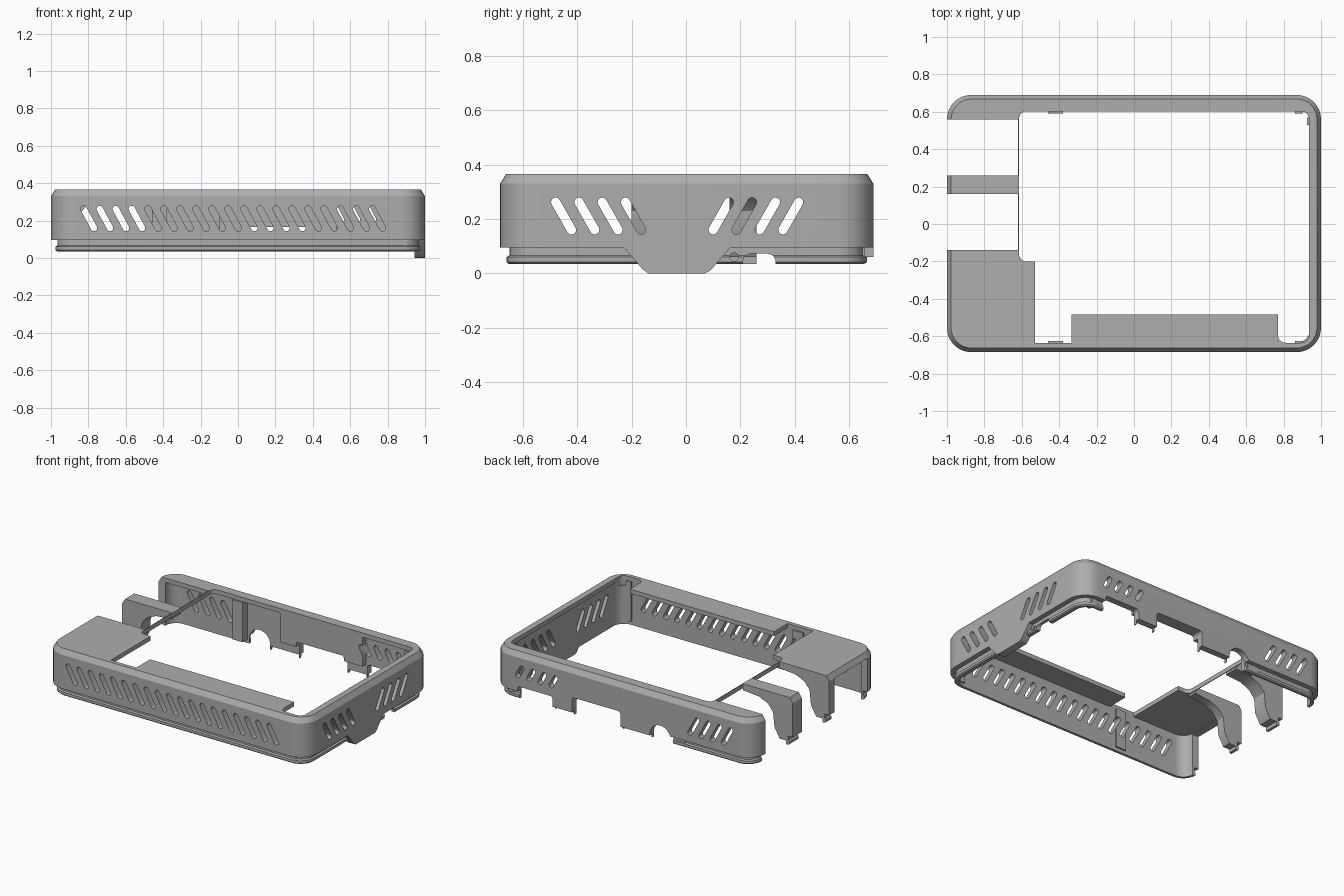
import bpy, bmesh, math

if "Cube" in bpy.data.objects:
    bpy.data.objects.remove(bpy.data.objects["Cube"])

grey = bpy.data.materials.new("case_grey")
grey.use_nodes = True
GREY = (0.42, 0.42, 0.42, 1)
grey.diffuse_color = GREY
grey.node_tree.nodes["Principled BSDF"].inputs["Base Color"].default_value = GREY

PLACE = {"x": lambda a, b, d: (d, a, b),
         "y": lambda a, b, d: (a, d, b),
         "z": lambda a, b, d: (a, b, d)}


def arc(cx, cy, r, start, end, steps=8):
    angles = [math.radians(start + (end - start) * i / steps) for i in range(steps + 1)]
    return [(cx + r * math.cos(t), cy + r * math.sin(t)) for t in angles]


def rounded(x0, x1, y0, y1, r):
    return (arc(x1 - r, y1 - r, r, 0, 90) + arc(x0 + r, y1 - r, r, 90, 180)
            + arc(x0 + r, y0 + r, r, 180, 270) + arc(x1 - r, y0 + r, r, 270, 360))


def rect(x0, x1, y0, y1):
    return [(x0, y0), (x1, y0), (x1, y1), (x0, y1)]


def capsule(p, q, r):
    a = math.degrees(math.atan2(q[1] - p[1], q[0] - p[0]))
    return arc(*q, r, a - 90, a + 90) + arc(*p, r, a + 90, a + 270)


def loft(bm, loops):
    """Skin a stack of matching closed loops and cap both ends."""
    rings = [[bm.verts.new(v) for v in loop] for loop in loops]
    n = len(rings[0])
    for low, high in zip(rings, rings[1:]):
        for i in range(n):
            j = (i + 1) % n
            bm.faces.new((low[i], low[j], high[j], high[i]))
    bm.faces.new(rings[0][::-1])
    bm.faces.new(rings[-1])


def prism(bm, outline, axis, d0, d1):
    loft(bm, [[PLACE[axis](a, b, d) for a, b in outline] for d in (d0, d1)])


def box(bm, x0, x1, y0, y1, z0, z1):
    prism(bm, rect(x0, x1, y0, y1), "z", z0, z1)


def make(name, bm):
    bmesh.ops.recalc_face_normals(bm, faces=bm.faces[:])
    mesh = bpy.data.meshes.new(name)
    bm.to_mesh(mesh)
    bm.free()
    mesh.materials.append(grey)
    obj = bpy.data.objects.new(name, mesh)
    bpy.context.collection.objects.link(obj)
    return obj


def combine(target, operation, bm):
    """Apply a boolean with the given solid, then discard the solid."""
    tool = make("cutter", bm)
    tool.hide_render = True
    bpy.context.view_layer.objects.active = target
    mod = target.modifiers.new("boolean", "BOOLEAN")
    mod.operation, mod.object, mod.solver = operation, tool, "EXACT"
    mod.use_self = True
    bpy.ops.object.modifier_apply(modifier=mod.name)
    bpy.data.objects.remove(tool)


# Outer shell: grooved lip, straight wall and chamfered top edge
PROFILE = [(0.035, 0.032), (0.042, 0.024), (0.06, 0.024), (0.066, 0.034),
           (0.095, 0.034), (0.095, 0), (0.33, 0), (0.365, 0.022)]
bm = bmesh.new()
loft(bm, [[(x, y, z) for x, y in rounded(-1 + i, 1 - i, -0.685 + i, 0.69 - i, 0.13 - i)]
          for z, i in PROFILE])
frame = make("case_frame", bm)

# Flush tabs hanging from the side wall and the back wall
bm = bmesh.new()
prism(bm, [(-0.23, 0.096), (-0.16, 0.015), (-0.14, 0), (0.07, 0), (0.09, 0.01),
           (0.165, 0.096), (0.165, 0.12), (-0.23, 0.12)], "x", 0.9, 1)
for x0, x1 in ((0.39, 0.54), (-0.21, 0.02)):
    box(bm, x0, x1, 0.6, 0.69, 0.06, 0.13)
combine(frame, "UNION", bm)

# Hollow interior below the top plate
bm = bmesh.new()
prism(bm, rounded(-0.95, 0.945, -0.635, 0.645, 0.08), "z", -0.1, 0.335)
combine(frame, "DIFFERENCE", bm)

# Window through the top, leaving the corner plate and the front ledge
bm = bmesh.new()
prism(bm, rounded(-0.615, 0.935, -0.2, 0.602, 0.04), "z", 0.3, 0.5)
combine(frame, "DIFFERENCE", bm)
bm = bmesh.new()
prism(bm, rect(-0.53, 0.935, -0.485, -0.15), "z", 0.3, 0.5)
combine(frame, "DIFFERENCE", bm)
bm = bmesh.new()
box(bm, -0.53, -0.335, -0.635, -0.45, 0.3, 0.5)
prism(bm, rounded(0.77, 0.935, -0.635, -0.4, 0.04), "z", 0.3, 0.5)
combine(frame, "DIFFERENCE", bm)

# Curved brackets beside the ports, wall thickening and clip ribs
bm = bmesh.new()
for y0, y1 in ((0.16, 0.26), (-0.2, -0.14)):
    prism(bm, [(-0.965, 0.35), (-0.62, 0.35), (-0.62, 0.32), (-0.74, 0.31), (-0.81, 0.28),
               (-0.85, 0.23), (-0.86, 0.13), (-0.9, 0.06), (-0.965, 0.06)], "y", y0, y1)
box(bm, -0.1, 0.53, 0.605, 0.66, 0.13, 0.35)
box(bm, -0.46, -0.38, 0.592, 0.66, 0.06, 0.335)
box(bm, -0.46, -0.38, -0.65, -0.625, 0.06, 0.335)
box(bm, 0.86, 0.9, 0.592, 0.66, 0.06, 0.335)
box(bm, 0.925, 0.96, 0.53, 0.57, 0.06, 0.335)
box(bm, 0.86, 0.9, -0.65, -0.625, 0.06, 0.335)
combine(frame, "UNION", bm)

# Port openings on the left-hand end of the picture plane (-x)
bm = bmesh.new()
for y0, y1 in ((-0.14, 0.16), (0.26, 0.56)):
    box(bm, -1.1, -0.62, y0, y1, -0.1, 0.5)
box(bm, -1.1, -0.88, -0.56, -0.2, -0.1, 0.33)
combine(frame, "DIFFERENCE", bm)

# Connector openings along the back and in the side lip
bm = bmesh.new()
prism(bm, rounded(0.54, 0.81, -0.1, 0.13, 0.02), "y", 0.55, 0.8)
prism(bm, rounded(0.02, 0.39, -0.1, 0.165, 0.02), "y", 0.55, 0.8)
prism(bm, arc(-0.285, 0.07, 0.08, 0, 180, 16) + [(-0.365, -0.1), (-0.205, -0.1)],
      "y", 0.55, 0.8)
for x0, x1 in ((0.395, 0.535), (-0.2, 0.015)):
    box(bm, x0, x1, 0.55, 0.8, -0.1, 0.06)
prism(bm, rounded(0.21, 0.33, -0.1, 0.072, 0.03), "x", 0.9, 1.1)
prism(bm, arc(0.177, 0.06, 0.016, 0, 337.5, 15), "x", 0.9, 1.1)
combine(frame, "DIFFERENCE", bm)

# Slanted ventilation slots
bm = bmesh.new()
PITCH = 0.0857
R = 0.017
for i in range(19):
    x = -0.825 + PITCH * i
    prism(bm, capsule((x, 0.262), (x + 0.055, 0.16), R), "y", -0.8, -0.6)
for i in range(4):
    step = PITCH * i
    x = -0.825 + step
    prism(bm, capsule((x, 0.262), (x + 0.055, 0.16), R), "y", 0.55, 0.8)
    x = 0.52 + step
    prism(bm, capsule((x, 0.262), (x + 0.03, 0.205), R), "y", 0.55, 0.8)
    y = -0.48 + step
    prism(bm, capsule((y, 0.262), (y + 0.058, 0.16), R), "x", 0.88, 1.1)
    y = 0.415 - step
    prism(bm, capsule((y, 0.262), (y - 0.058, 0.16), R), "x", 0.88, 1.1)
combine(frame, "DIFFERENCE", bm)

# Smooth the rounded corners and keep the machined edges crisp
bpy.ops.object.select_all(action="DESELECT")
frame.select_set(True)
bpy.context.view_layer.objects.active = frame
bpy.ops.object.shade_smooth_by_angle(angle=math.radians(30))
